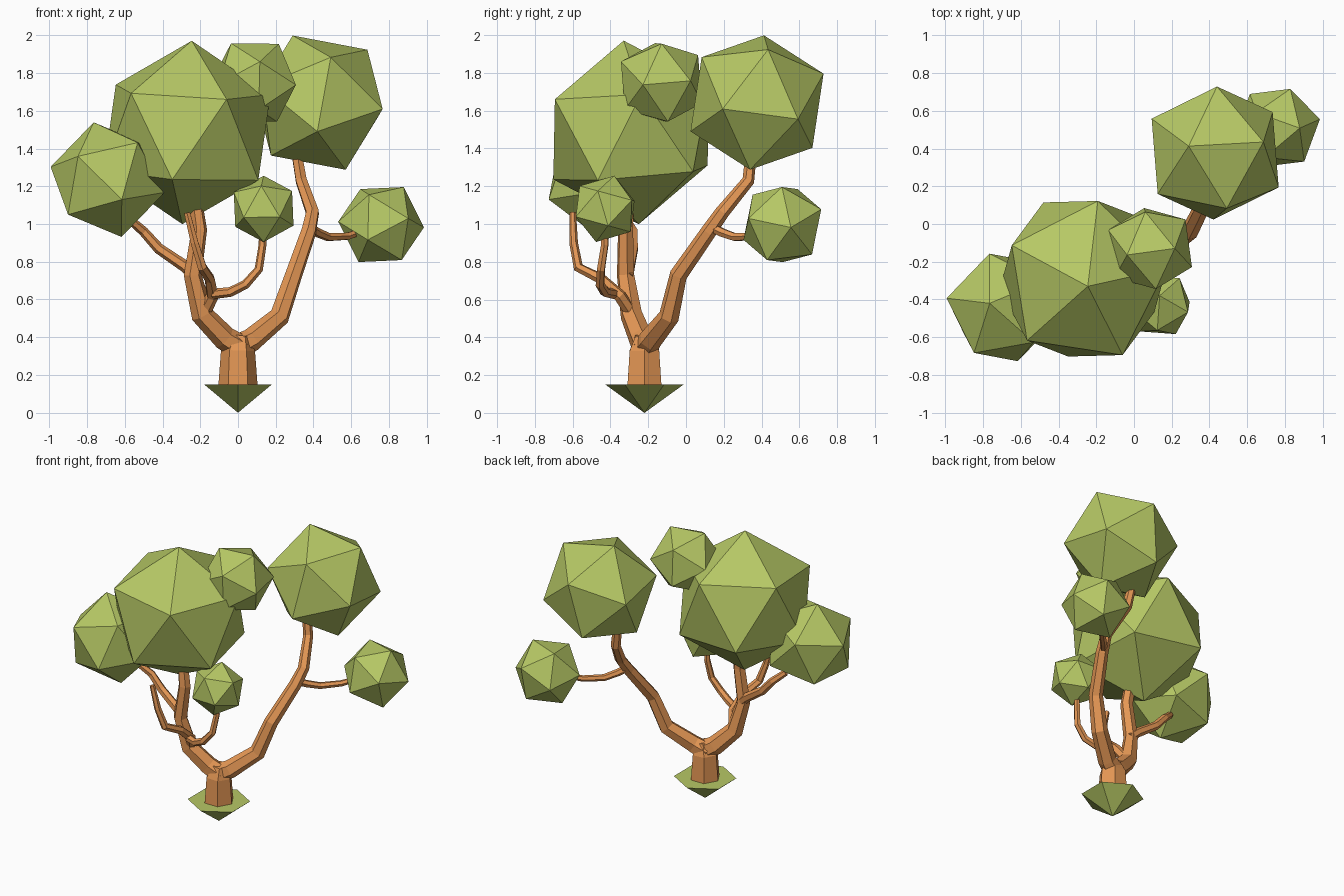
import bpy, bmesh, math
from mathutils import Vector, Matrix

if "Cube" in bpy.data.objects:
    bpy.data.objects.remove(bpy.data.objects["Cube"])


def material(name, rgb):
    m = bpy.data.materials.new(name)
    m.diffuse_color = (*rgb, 1)
    m.use_nodes = True
    m.node_tree.nodes["Principled BSDF"].inputs["Base Color"].default_value = m.diffuse_color
    return m


LEAF = material("leaf_green", (0.47, 0.58, 0.13))
BARK = material("bark_orange", (0.78, 0.31, 0.09))


def finish(name, bm, mat):
    bmesh.ops.recalc_face_normals(bm, faces=bm.faces)
    me = bpy.data.meshes.new(name)
    bm.to_mesh(me)
    bm.free()
    me.materials.append(mat)
    ob = bpy.data.objects.new(name, me)
    bpy.context.collection.objects.link(ob)
    return ob


def frame(a, b):
    """Orthonormal basis from one corner direction and a neighbouring corner."""
    a = a.normalized()
    b = (b - a * b.dot(a)).normalized()
    return Matrix((a, b, a.cross(b))).transposed()


def leaf_ball(name, centre, radius, corner, neighbour):
    """Icosahedron turned so that two adjacent corners face given directions."""
    bm = bmesh.new()
    bmesh.ops.create_icosphere(bm, subdivisions=1, radius=radius)
    bm.verts.ensure_lookup_table()
    v = bm.verts[0]
    src = frame(v.co, v.link_edges[0].other_vert(v).co)
    rot = frame(Vector(corner), Vector(neighbour)) @ src.transposed()
    bm.transform(Matrix.Translation(centre) @ rot.to_4x4())
    finish(name, bm, LEAF)


def branch(name, points, radii, sides=6):
    """Faceted tube along a path, with a radius at each point."""
    pts = [Vector(p) for p in points]
    bm = bmesh.new()
    rings = []
    side, last = Vector((0, 1, 0)), None
    for i, p in enumerate(pts):
        t = (pts[min(i + 1, len(pts) - 1)] - pts[max(i - 1, 0)]).normalized()
        if last:
            side = last.rotation_difference(t) @ side
        side = (side - t * side.dot(t)).normalized()
        up, last = t.cross(side), t
        ring = []
        for k in range(sides):
            a = 2 * math.pi * (k + 0.5) / sides
            ring.append(bm.verts.new(p + radii[i] * (side * math.cos(a) + up * math.sin(a))))
        rings.append(ring)
    for r, s in zip(rings, rings[1:]):
        for k in range(sides):
            n = (k + 1) % sides
            bm.faces.new((r[k], r[n], s[n], s[k]))
    bm.faces.new(rings[0])
    bm.faces.new(rings[-1])
    finish(name, bm, BARK)


# Foliage balls
leaf_ball("foliage_large", (-0.27, -0.29, 1.485), 0.488, (0.025, -0.04, 0.485), (-0.30, -0.332, 0.215))
leaf_ball("foliage_right", (0.43, 0.376, 1.643), 0.384, (-0.141, 0.037, 0.357), (0.057, -0.286, 0.243))
leaf_ball("foliage_left", (-0.691, -0.442, 1.235), 0.313, (-0.074, 0.022, 0.305), (-0.296, 0.048, 0.065))
leaf_ball("foliage_top", (0.085, -0.13, 1.75), 0.243, (-0.122, -0.034, 0.208), (0.12, 0.0, 0.195))
leaf_ball("foliage_side", (0.758, 0.51, 0.997), 0.232, (0.12, -0.002, 0.199), (0.227, 0.045, -0.013))
leaf_ball("foliage_low", (0.136, -0.428, 1.08), 0.182, (0.0, 0.048, 0.175), (0.154, -0.04, 0.095))

# Grass clump: upside-down six-sided cone
bm = bmesh.new()
bmesh.ops.create_cone(bm, cap_ends=True, segments=6, radius1=0.0001, radius2=0.207, depth=0.15)
bmesh.ops.remove_doubles(bm, verts=bm.verts, dist=0.001)
top = max((v for v in bm.verts), key=lambda v: abs(v.co.y))
turn = 0 if abs(top.co.y) > 0.2 else math.pi / 6
bm.transform(Matrix.Translation((0, -0.22, 0.075)) @ Matrix.Rotation(turn, 4, 'Z'))
finish("grass_base", bm, LEAF)

# Trunk and the two main limbs
branch("trunk", [(0, -0.22, 0.13), (0, -0.22, 0.33), (0.01, -0.22, 0.41)], [0.105, 0.09, 0.055])
branch("limb_right",
       [(-0.02, -0.22, 0.34), (0.07, -0.19, 0.385), (0.22, -0.09, 0.51), (0.295, -0.04, 0.73),
        (0.375, 0.12, 0.96), (0.395, 0.19, 1.06), (0.335, 0.33, 1.23), (0.31, 0.345, 1.38)],
       [0.07, 0.062, 0.055, 0.047, 0.042, 0.038, 0.033, 0.03])
branch("limb_left",
       [(0.02, -0.215, 0.34), (-0.07, -0.24, 0.395), (-0.19, -0.29, 0.52), (-0.24, -0.32, 0.73),
        (-0.205, -0.32, 0.97), (-0.23, -0.31, 1.15)],
       [0.07, 0.065, 0.06, 0.048, 0.042, 0.036])

# Thin twigs to the smaller balls
branch("twig_side", [(0.38, 0.14, 0.98), (0.42, 0.19, 0.955), (0.48, 0.26, 0.93), (0.58, 0.36, 0.935), (0.68, 0.45, 0.97)],
       [0.026, 0.025, 0.023, 0.021, 0.018])
branch("twig_left", [(-0.22, -0.31, 0.72), (-0.28, -0.30, 0.775), (-0.42, -0.28, 0.87), (-0.50, -0.28, 0.96), (-0.58, -0.32, 1.03)],
       [0.033, 0.032, 0.029, 0.026, 0.022])
branch("twig_front",
       [(-0.18, -0.29, 0.53), (-0.135, -0.35, 0.62), (-0.15, -0.45, 0.71), (-0.19, -0.57, 0.77),
        (-0.23, -0.595, 0.90), (-0.27, -0.60, 1.06)],
       [0.036, 0.034, 0.029, 0.027, 0.023, 0.018])
branch("twig_low", [(-0.13, -0.38, 0.63), (-0.04, -0.43, 0.64), (0.04, -0.455, 0.68), (0.11, -0.45, 0.76), (0.13, -0.43, 0.89), (0.13, -0.43, 0.98)],
       [0.028, 0.026, 0.025, 0.023, 0.021, 0.018])
